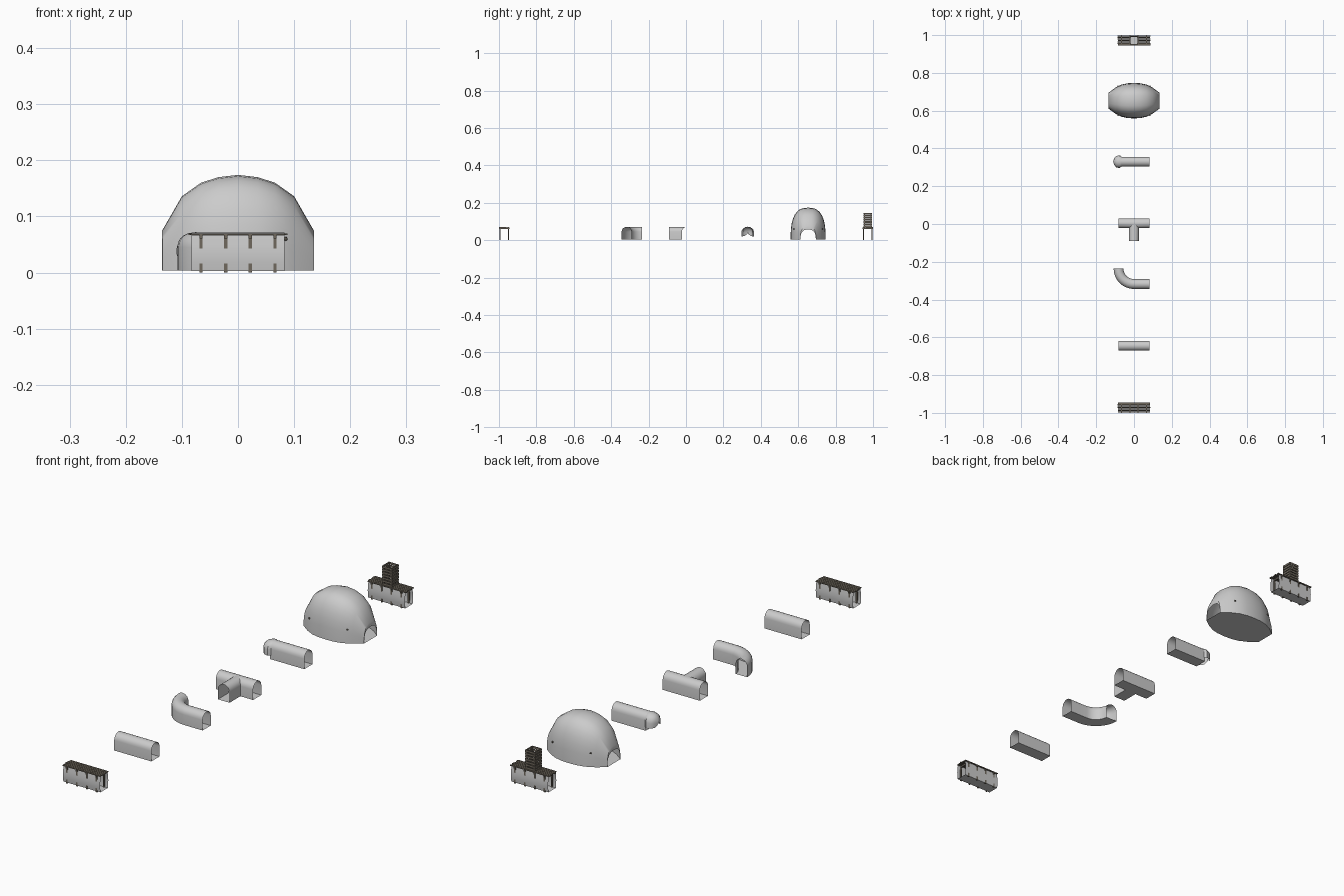
import bpy, math, random
from math import sin, cos, pi

if "Cube" in bpy.data.objects:
    bpy.data.objects.remove(bpy.data.objects["Cube"])
random.seed(4)

wood = bpy.data.materials.new("timber")
wood.diffuse_color = (0.16, 0.14, 0.11, 1)
wood.use_nodes = True
wood.node_tree.nodes["Principled BSDF"].inputs["Base Color"].default_value = wood.diffuse_color
FLOOR, W, L = 0.004, 0.026, 0.083


def make(name, verts, faces, mat=None, smooth=True):
    me = bpy.data.meshes.new(name)
    me.from_pydata(verts, [], faces)
    ob = bpy.data.objects.new(name, me)
    bpy.context.collection.objects.link(ob)
    if mat:
        me.materials.append(mat)
    if smooth:
        bpy.ops.object.select_all(action='DESELECT')
        ob.select_set(True)
        bpy.context.view_layer.objects.active = ob
        bpy.ops.object.shade_smooth_by_angle(angle=math.radians(38))
    return ob


def loft(name, rings, closed=True):
    n = len(rings[0])
    verts = [v for r in rings for v in r]
    faces = []
    for k in range(len(rings) - 1):
        for i in range(n if closed else n - 1):
            j = (i + 1) % n
            a, b = k * n, (k + 1) * n
            faces.append((a + i, a + j, b + j, b + i))
    return make(name, verts, faces)


def arch(w=W, top=0.071, spring=0.045, z0=FLOOR, n=10):
    """Tunnel section as (offset, z): straight sides and a rounded crown."""
    pts = [(w, z0)]
    pts += [(w * cos(pi * i / n), spring + (top - spring) * sin(pi * i / n)) for i in range(n + 1)]
    return pts + [(-w, z0)]


def boxes(name, items):
    """One timber object from (centre, size) boxes."""
    verts, faces = [], []
    for c, s in items:
        b = len(verts)
        verts += [(c[0] + s[0] * dx / 2, c[1] + s[1] * dy / 2, c[2] + s[2] * dz / 2)
                  for dx in (-1, 1) for dy in (-1, 1) for dz in (-1, 1)]
        faces += [tuple(b + i for i in f) for f in
                  ((0, 1, 3, 2), (4, 6, 7, 5), (0, 4, 5, 1), (2, 3, 7, 6), (0, 2, 6, 4), (1, 5, 7, 3))]
    return make(name, verts, faces, wood, smooth=False)


P = arch()

# straight tunnel
loft("straight_tunnel", [[(x, -0.645 + p, z) for p, z in P] for x in (-L, -L / 3, L / 3, L)])

# curved tunnel: short straight run followed by a quarter turn
cy, R = -0.236, 0.082
rings = [[(x, cy - R - p, z) for p, z in P] for x in (L, L / 2)]
for i in range(9):
    a = -pi / 2 - pi / 2 * i / 8
    rings.append([((R + p) * cos(a), cy + (R + p) * sin(a), z) for p, z in P])
loft("curved_tunnel", rings)

# junction tunnel: two halves and a branch meeting on groin lines
ty = 0.004
for s, side in ((-1, "left"), (1, "right")):
    loft("junction_" + side, [
        [(s * L, ty + p, z) for p, z in P],
        [(s * max(0, -p), ty + p, z) for p, z in P]])
loft("junction_branch", [[(p, ty - abs(p), z) for p, z in P], [(p, -0.091, z) for p, z in P]])
make("junction_floor", [(-W, ty - W, FLOOR), (W, ty - W, FLOOR), (0, ty + W, FLOOR)], [(0, 1, 2)])

# dead end tunnel with a bulging rock cap
dy = 0.33
loft("dead_end_tunnel", [[(x, dy + p, z) for p, z in P] for x in (-0.07, 0, L)])
cap = []
for x, w, top, spr, z0 in ((-0.066, 0.026, 0.071, 0.045, 0.02), (-0.076, 0.034, 0.072, 0.042, 0.019),
                           (-0.094, 0.030, 0.067, 0.04, 0.02), (-0.105, 0.018, 0.058, 0.038, 0.022),
                           (-0.110, 0.001, 0.041, 0.039, 0.034)):
    cap.append([(x, dy + p, z) for p, z in arch(w, top, spr, z0, 8)])
loft("dead_end_cap", cap, closed=False)

# large cavern with an opening at each end
gy, half = 0.653, []
for x, w, h in ((0.035, 0.092, 0.170), (0.066, 0.085, 0.160), (0.1, 0.068, 0.136),
                (0.135, 0.042, 0.075), (0.1349, 0.041, 0.057)):
    half.append((x, w, h))
stations = [(-x, w, h) for x, w, h in reversed(half)] + [(0, 0.094, 0.174)] + half
rings = []
for x, w, h in stations:
    ring = []
    for i in range(17):
        a = pi * i / 16
        c, s = cos(a), sin(a)
        ring.append((x, gy + w * math.copysign(abs(c) ** 0.75, c), FLOOR + (h - FLOOR) * max(s, 0) ** 0.75))
    rings.append(ring)
loft("cavern", rings)

# cavern lamps
for sx in (-1, 1):
    for sy in (-1, 1):
        bpy.ops.mesh.primitive_ico_sphere_add(subdivisions=2, radius=0.0035,
                                              location=(sx * 0.085, gy + sy * 0.077, 0.06))
        bpy.context.object.name = "cavern_lamp"
        bpy.context.object.data.materials.append(wood)


def mine(name, y, shaft):
    # rock walls and floor, open above under the roof planks
    prof = [(0.022, 0.066), (0.0245, 0.05), (0.0262, 0.034), (0.0255, 0.018), (0.0235, 0.003)]
    prof += [(-p, z) for p, z in reversed(prof)]
    loft(name + "_walls", [[(x, y + p, z) for p, z in prof] for x in (-L, -L / 3, L / 3, L)], closed=False)
    # posts and cross beams
    frame = []
    for x in (-0.066, -0.022, 0.022, 0.066):
        for s in (-1, 1):
            frame.append(((x, y + s * 0.0225, 0.032), (0.006, 0.0055, 0.064)))
        frame.append(((x, y, 0.0635), (0.006, 0.056, 0.006)))
    boxes(name + "_frames", frame)
    # roof planks
    planks = []
    for i in range(7):
        off = -0.0234 + i * 0.0078
        a, b = -0.083 - random.random() * 0.006, 0.083 + random.random() * 0.006
        runs = [(a, -0.021), (0.021, b)] if shaft and abs(off) < 0.02 else [(a, b)]
        for r0, r1 in runs:
            planks.append((((r0 + r1) / 2, y + off, 0.0683), (r1 - r0, 0.0062, 0.0034)))
    boxes(name + "_roof_planks", planks)


mine("timbered_tunnel", -0.972, False)
mine("shaft_tunnel", 0.972, True)

# vertical timber shaft
sy, h, parts = 0.972, 0.0205, []
for a in (-1, 1):
    for b in (-1, 1):
        parts.append(((a * 0.018, sy + b * 0.018, 0.107), (0.005, 0.005, 0.078)))
for k in range(7):
    z = 0.0745 + k * 0.0113
    for s in (-1, 1):
        parts.append(((s * h, sy, z), (0.003, 0.044, 0.0085)))
        parts.append(((0, sy + s * h, z), (0.044, 0.003, 0.0085)))
boxes("shaft_timbers", parts)
